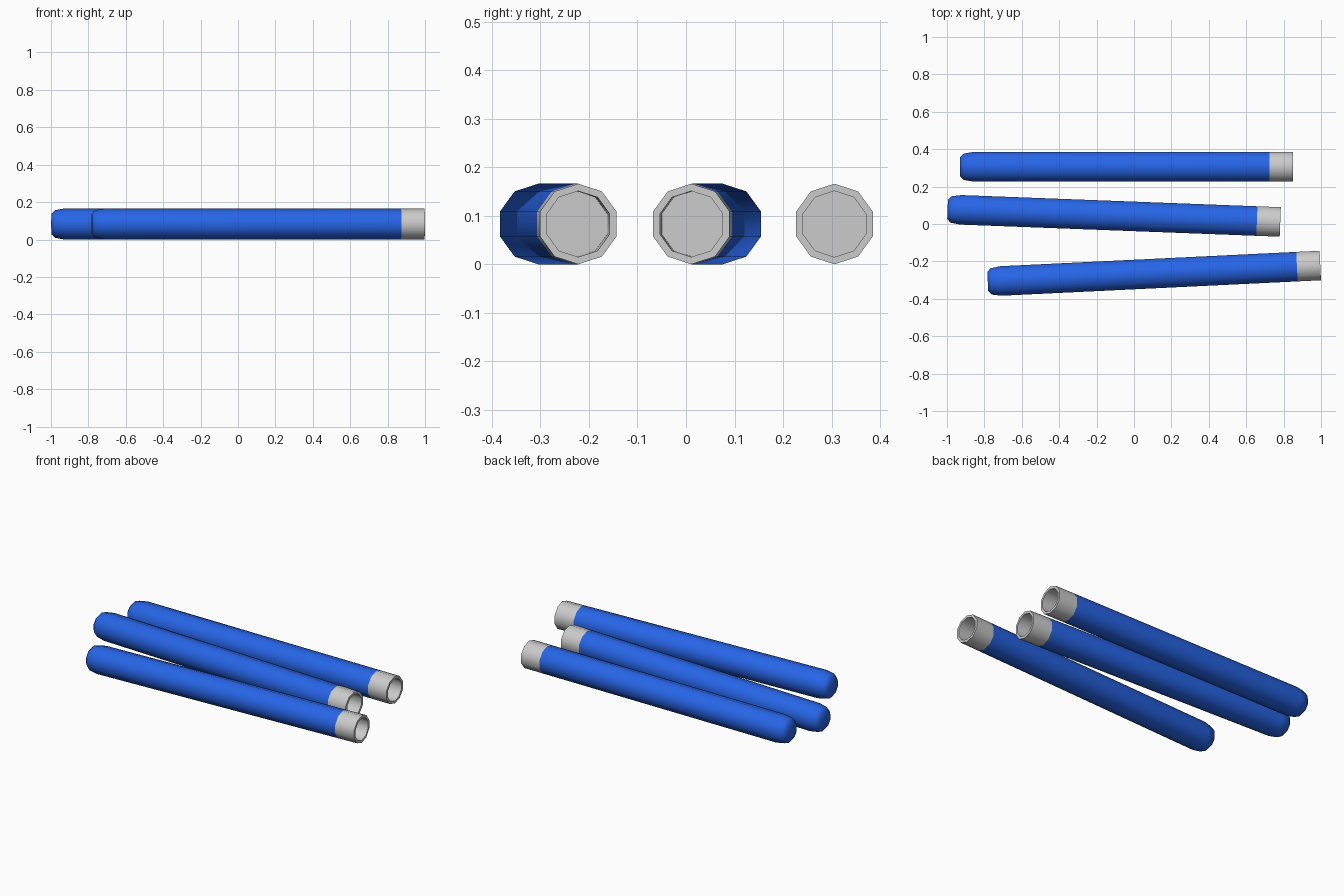
import bpy, bmesh
from math import sin, cos, pi, radians

if "Cube" in bpy.data.objects:
    bpy.data.objects.remove(bpy.data.objects["Cube"])

SIDES = 10
R = 0.083        # outer radius
L = 1.78         # total length, mouth at local x = 0

blue = bpy.data.materials.new("blue")
blue.diffuse_color = (0.02, 0.13, 0.8, 1)
blue.use_nodes = True
blue.node_tree.nodes["Principled BSDF"].inputs["Base Color"].default_value = blue.diffuse_color


def lathe(name, profile, loc, yaw, cap_start=False, cap_end=False, mat=None):
    """Spin (x, radius) points round the x axis, a vertex at the top."""
    bm = bmesh.new()
    rings = []
    for x, r in profile:
        rings.append([bm.verts.new((x, r * sin(2 * pi * i / SIDES), r * cos(2 * pi * i / SIDES)))
                      for i in range(SIDES)])
    for a, b in zip(rings, rings[1:]):
        for i in range(SIDES):
            j = (i + 1) % SIDES
            bm.faces.new((a[i], a[j], b[j], b[i]))
    if cap_start:
        bm.faces.new(rings[0])
    if cap_end:
        bm.faces.new(rings[-1])
    bmesh.ops.recalc_face_normals(bm, faces=bm.faces)
    # open shells: make the outer wall face outwards
    bm.faces.ensure_lookup_table()
    f = bm.faces[0]
    c = f.calc_center_median()
    if f.normal.y * c.y + f.normal.z * c.z < 0:
        bmesh.ops.reverse_faces(bm, faces=bm.faces)
    me = bpy.data.meshes.new(name)
    bm.to_mesh(me)
    bm.free()
    ob = bpy.data.objects.new(name, me)
    bpy.context.collection.objects.link(ob)
    ob.location = loc
    ob.rotation_euler = (0, 0, yaw)
    if mat:
        me.materials.append(mat)
    bpy.ops.object.select_all(action='DESELECT')
    ob.select_set(True)
    bpy.context.view_layer.objects.active = ob
    bpy.ops.object.shade_smooth_by_angle(angle=radians(50))
    return ob


# rounded closed body, and hollow mouth with a recessed floor
body = [(-0.125, R), (-L + 0.07, R), (-L + 0.018, 0.074), (-L, 0.054)]
mouth = [(-0.125, R), (0, R), (0, 0.068), (-0.1, 0.068)]

# mouth centre x, y and heading of each tube
tubes = [(0.85, 0.306, 0), (0.782, 0.011, -2.17), (0.996, -0.222, 2.77)]
for n, (x, y, deg) in enumerate(tubes, 1):
    loc, yaw = (x, y, R), radians(deg)
    lathe(f"tube_body_{n}", body, loc, yaw, cap_end=True, mat=blue)
    lathe(f"tube_mouth_{n}", mouth, loc, yaw, cap_end=True)
